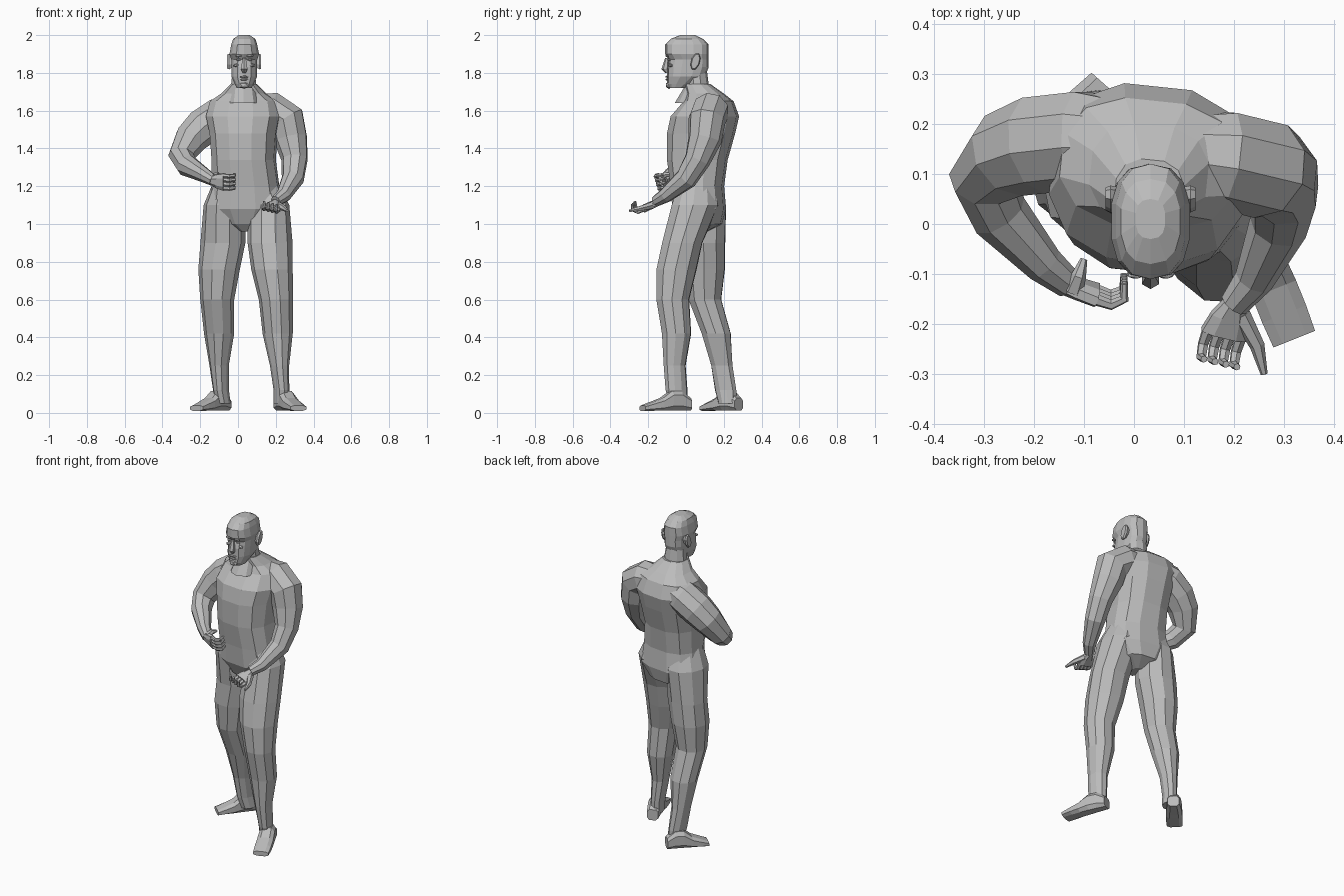
import bpy, bmesh, math
from mathutils import Vector, Matrix

cube = bpy.data.objects.get("Cube")
if cube:
    bpy.data.objects.remove(cube, do_unlink=True)

GREY = (0.5, 0.5, 0.5, 1)
skin = bpy.data.materials.new("plain grey")
skin.use_nodes = True
skin.diffuse_color = GREY
skin.node_tree.nodes["Principled BSDF"].inputs["Base Color"].default_value = GREY


def finish(name, bm):
    """Turn the bmesh into a flat-shaded grey object."""
    bmesh.ops.recalc_face_normals(bm, faces=bm.faces)
    mesh = bpy.data.meshes.new(name)
    bm.to_mesh(mesh)
    bm.free()
    mesh.materials.append(skin)
    bpy.context.collection.objects.link(bpy.data.objects.new(name, mesh))


def loft(name, rings, sides=10, power=2.0):
    """Skin a row of rings, each (centre, half axis u, half axis v), and cap the ends."""
    bm = bmesh.new()
    rows = []
    for centre, u, v in rings:
        row = []
        for i in range(sides):
            angle = math.tau * (i + 0.5) / sides
            x, y = (math.copysign(abs(f) ** (2 / power), f)
                    for f in (math.cos(angle), math.sin(angle)))
            row.append(bm.verts.new(Vector(centre) + x * u + y * v))
        rows.append(row)
    for low, high in zip(rows, rows[1:]):
        for i in range(sides):
            j = (i + 1) % sides
            bm.faces.new((low[i], low[j], high[j], high[i]))
    bm.faces.new(rows[0])
    bm.faces.new(rows[-1])
    finish(name, bm)


def stack(name, levels, turn=0, **style):
    """Loft of level rings, each (x, y, z, half width, half depth)."""
    spin = Matrix.Rotation(math.radians(turn), 3, "Z")
    loft(name, [((x, y, z), spin @ Vector((width, 0, 0)), spin @ Vector((0, depth, 0)))
                for x, y, z, width, depth in levels], **style)


def tube(name, path, radii, side=(0, 1, 0), **style):
    """Loft of round rings standing square to a bent path."""
    points = [Vector(p) for p in path]
    rings, last, u = [], None, Vector(side)
    for i, (point, radius) in enumerate(zip(points, radii)):
        along = (points[min(i + 1, len(points) - 1)] - points[max(i - 1, 0)]).normalized()
        if last:
            u = last.rotation_difference(along) @ u
        u = (u - along * along.dot(u)).normalized()
        rings.append((point, u * radius, along.cross(u) * radius))
        last = along
    loft(name, rings, **style)


def blob(name, centre, size):
    """Small faceted ellipsoid with the given half sizes."""
    bm = bmesh.new()
    place = Matrix.Translation(centre) @ Matrix.Diagonal((*size, 1))
    bmesh.ops.create_icosphere(bm, subdivisions=1, radius=1, matrix=place)
    finish(name, bm)


# Trunk, from the crotch up to the base of the neck
stack("torso", [
    (.04, .06, .96, .03, .05), (.04, .08, 1, .13, .11), (.04, .07, 1.08, .2, .14),
    (.04, .06, 1.2, .18, .14), (.03, .06, 1.34, .17, .16), (.03, .08, 1.48, .18, .18),
    (.03, .1, 1.57, .2, .18), (.03, .12, 1.65, .18, .13), (.03, .1, 1.69, .12, .1),
    (.03, .06, 1.74, .07, .07)], turn=-6, sides=12, power=2.5)
stack("neck", [(.03, .05, 1.64, .09, .11), (.03, .06, 1.74, .07, .06),
               (.03, .05, 1.82, .06, .06)])

# Legs share one profile of height, half width and half depth; each has its own bend
LEG = [(1.22, .08, .1), (1.1, .11, .13), (.9, .12, .11), (.76, .11, .11), (.6, .09, .09),
       (.42, .08, .08), (.25, .05, .06), (.12, .04, .06), (.05, .04, .05)]


def leg(name, bend, turn):
    stack(name, [(*spot, *shape) for spot, shape in zip(bend, LEG)], turn)


leg("left_leg", [(.13, .06), (.16, .05), (.17, -.02), (.18, -.05), (.2, -.07), (.21, -.05),
                 (.22, -.06), (.23, -.05), (.23, -.04)], 15)
leg("right_leg", [(-.05, .07), (-.07, .09), (-.08, .1), (-.1, .1), (-.11, .1), (-.1, .16),
                  (-.1, .19), (-.09, .21), (-.08, .22)], -20)


# Feet: heights run evenly from heel to toe, and the sole widens to the ball
def foot(name, heel, toe):
    heel, toe = Vector(heel), Vector(toe)
    up = Vector((0, 0, .5))
    across = (toe - heel).normalized().cross(Vector((0, 0, 1)))
    heights = (.07, .11, .11, .07, .05, .03)
    rings = []
    for i, height in enumerate(heights):
        t = i / (len(heights) - 1)
        width = .035 + .015 * math.sin(math.pi * t * .7)
        rings.append((heel.lerp(toe, t) + up * height, across * width, up * height))
    loft(name, rings, sides=8, power=3)


foot("left_foot", (.22, .02, .01), (.32, -.23, .01))
foot("right_foot", (-.06, .28, .01), (-.22, .1, .01))

# Arms share their thickness and run from inside the trunk to the wrist
ARM = (.08, .1, .1, .09, .07, .06, .04, .03)
tube("left_arm", [(.09, .14, 1.61), (.18, .13, 1.6), (.26, .11, 1.55), (.28, .1, 1.45),
                  (.3, .06, 1.34), (.29, 0, 1.24), (.24, -.11, 1.15), (.2, -.16, 1.12)],
     ARM, sides=9)
tube("right_arm", [(-.02, .17, 1.6), (-.1, .17, 1.57), (-.19, .16, 1.51), (-.25, .14, 1.45),
                   (-.3, .09, 1.36), (-.27, .02, 1.31), (-.18, -.08, 1.26),
                   (-.13, -.12, 1.23)], ARM, sides=9)


# Hands: a flat palm, four curled fingers and a thumb
def hand(name, wrist, ahead, curl, thumb):
    wrist, ahead, curl, tip = (Vector(q) for q in (wrist, ahead, curl, thumb))
    ahead.normalize()
    curl = (curl - ahead * ahead.dot(curl)).normalized()
    across = curl.cross(ahead)
    if across.dot(tip - wrist) < 0:
        across.negate()
    loft(name + "_palm", [(wrist + ahead * reach, across * width, curl * .02)
                          for reach, width in ((-.01, .02), (.03, .04), (.07, .05))],
         sides=8, power=2.5)
    for k in range(4):
        base = wrist + ahead * .07 + across * (k - 1.5) * .023
        bends = ((0, 0), (.03, 0), (.05, .02), (.04, .05))
        tube(f"{name}_finger_{k + 1}", [base + ahead * f + curl * c for f, c in bends],
             (.012, .011, .01, .007), side=across, sides=6)
    root = wrist + (ahead + across) * .02
    tube(name + "_thumb", [root, root.lerp(tip, .5) + across * .01, tip], (.02, .015, .007),
         side=curl, sides=6)


hand("left_hand", (.2, -.16, 1.11), (-.3, -.9, -.4), (.2, -.1, 1), (.26, -.3, 1.07))
hand("right_hand", (-.14, -.12, 1.23), (.9, -.3, -.1), (.2, 1, .3), (-.1, -.07, 1.26))

# Head: each ring gives height, front, back and half width
MID = .033
HEAD = [(1.72, -.09, 0, .04), (1.74, -.1, .04, .05), (1.78, -.1, .1, .07),
        (1.83, -.1, .12, .07), (1.87, -.09, .12, .07), (1.9, -.11, .12, .08),
        (1.95, -.11, .12, .07), (1.98, -.08, .09, .06), (2, -.03, .05, .03)]
stack("head", [(MID, (front + back) / 2, z, width, (back - front) / 2)
               for z, front, back, width in HEAD], sides=14, power=2.5)

# Face
stack("nose", [(MID, -.1, 1.8, .01, .01), (MID, -.11, 1.82, .02, .02),
               (MID, -.1, 1.88, .01, .01)], sides=6)
blob("upper_lip", (MID, -.1, 1.78), (.03, .01, .006))
blob("lower_lip", (MID, -.1, 1.765), (.03, .01, .006))
blob("chin", (MID, -.09, 1.735), (.03, .02, .02))
for label, s in (("left", 1), ("right", -1)):
    blob(label + "_brow", (MID + s * .03, -.1, 1.89), (.02, .01, .008))
    blob(label + "_eye", (MID + s * .03, -.09, 1.87), (.015, .01, .007))
    blob(label + "_cheek", (MID + s * .04, -.08, 1.84), (.02, .015, .01))
    # Ear: a flattened shell leaning away from the skull
    loft(label + "_ear", [((MID + s * out, .05, 1.86), Vector((0, wide, 0)),
                           Vector((0, .01, tall)))
                          for out, wide, tall in ((.06, .02, .03), (.08, .025, .045),
                                                  (.09, .02, .04))], sides=8)
